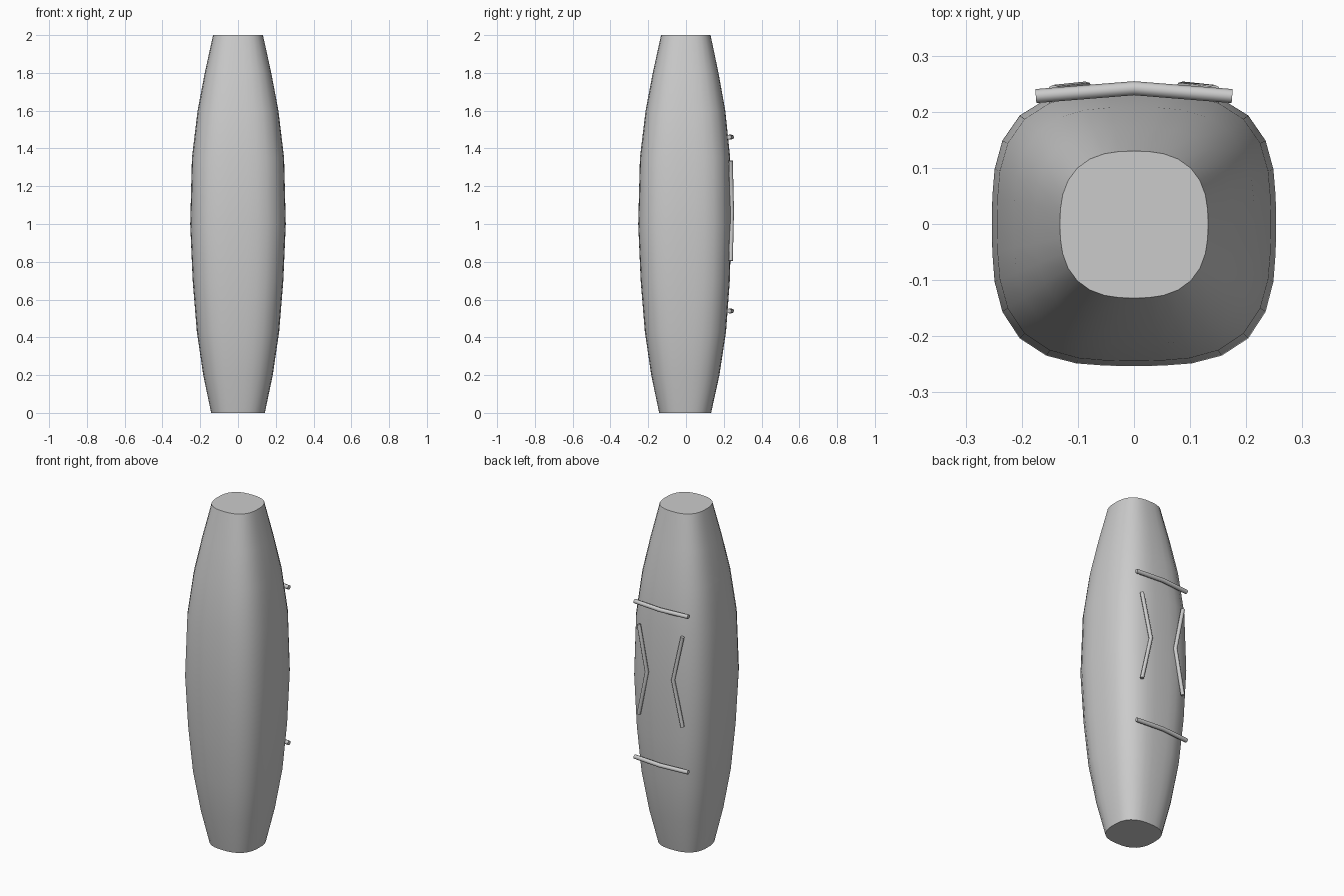
import bpy, bmesh, math

if "Cube" in bpy.data.objects:
    bpy.data.objects.remove(bpy.data.objects["Cube"])

# z, half width, roundness exponent, back depth
PROFILE = [(0, .142, 2.6, .133), (.2, .184, 2.8, .177), (.43, .218, 3, .212),
           (.7, .24, 3.1, .232), (1, .253, 3.2, .24), (1.35, .244, 3.1, .234),
           (1.6, .214, 3, .208), (1.8, .176, 2.8, .172), (2, .132, 2.6, .13)]
SIDES = 32


def section(bm, z, w, n, back):
    ring = []
    for i in range(SIDES):
        a = 2 * math.pi * i / SIDES
        c, s = math.cos(a), math.sin(a)
        r = (abs(c) ** n + abs(s) ** n) ** (-1 / n)
        ring.append(bm.verts.new((w * r * c, (back if s > 0 else w) * r * s, z)))
    return ring


def smooth(ob):
    bpy.ops.object.select_all(action='DESELECT')
    ob.select_set(True)
    bpy.context.view_layer.objects.active = ob
    bpy.ops.object.shade_smooth_by_angle(angle=math.radians(50))


# barrel-shaped body with flat ends
bm = bmesh.new()
rings = [section(bm, *p) for p in PROFILE]
for lo, hi in zip(rings, rings[1:]):
    for i in range(SIDES):
        j = (i + 1) % SIDES
        bm.faces.new((lo[i], lo[j], hi[j], hi[i]))
bm.faces.new(rings[0][::-1])
bm.faces.new(rings[-1])
me = bpy.data.meshes.new("body")
bm.to_mesh(me)
bm.free()
body = bpy.data.objects.new("body", me)
bpy.context.collection.objects.link(body)
smooth(body)


def rod(name, points, radius=.0125):
    cu = bpy.data.curves.new(name, 'CURVE')
    cu.dimensions = '3D'
    cu.bevel_depth = radius
    cu.bevel_resolution = 2
    cu.use_fill_caps = True
    sp = cu.splines.new('POLY')
    sp.points.add(len(points) - 1)
    for p, co in zip(sp.points, points):
        p.co = (*co, 1)
    ob = bpy.data.objects.new(name, cu)
    bpy.context.collection.objects.link(ob)
    return ob


# horizontal bars across the back
for name, z in (("lower_bar", .54), ("upper_bar", 1.46)):
    rod(name, [(-.175, .228, z), (0, .242, z), (.175, .228, z)])

# bent rods between the bars, apexes facing each other
for name, s in (("left_bent_rod", -1), ("right_bent_rod", 1)):
    rod(name, [(s * .143, .237, 1.335), (s * .086, .243, 1.07), (s * .143, .237, .805)], .011)
